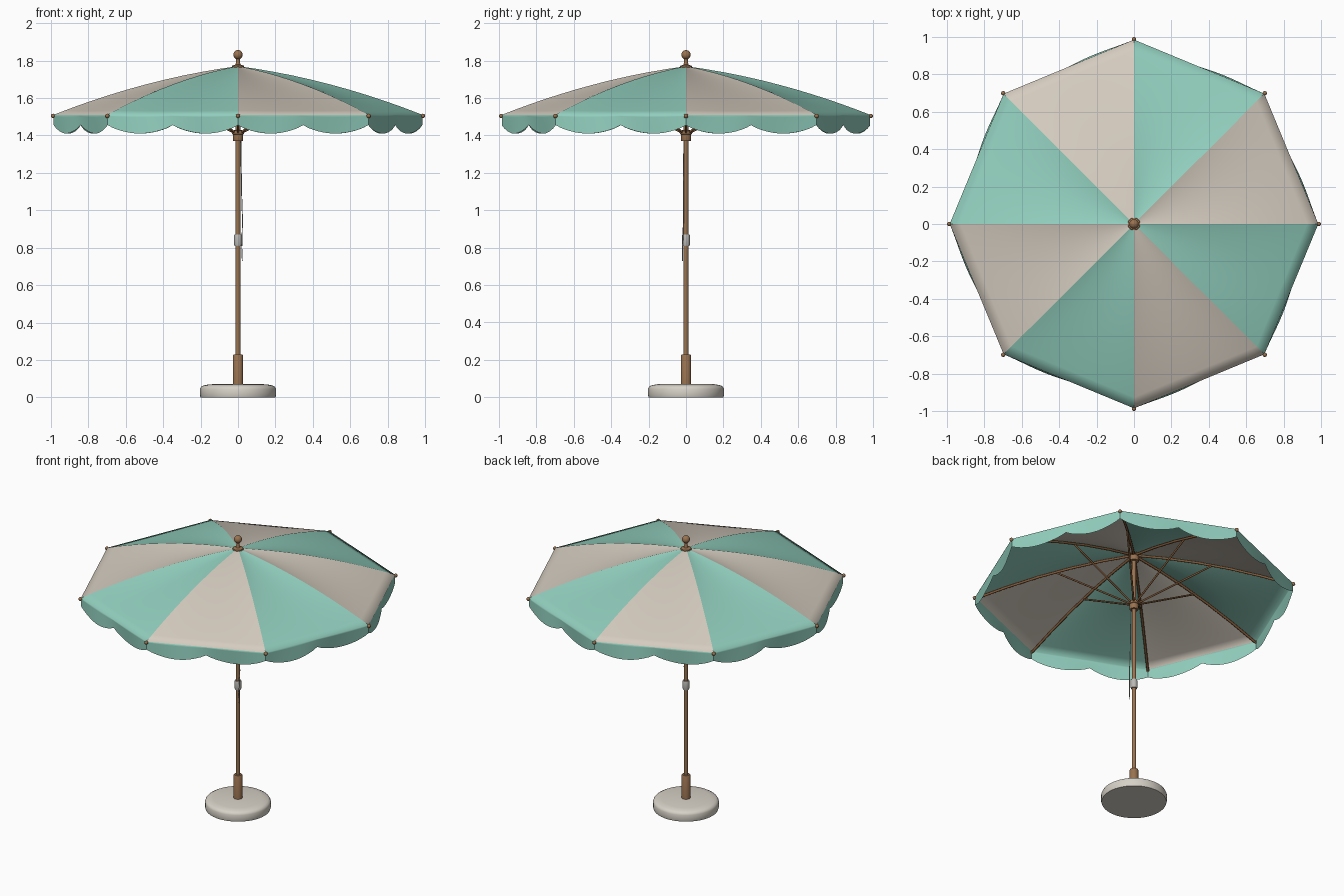
import bpy, bmesh, math
from mathutils import Vector

if "Cube" in bpy.data.objects:
    bpy.data.objects.remove(bpy.data.objects["Cube"])

def mat(name, r, g, b):
    m = bpy.data.materials.new(name)
    m.diffuse_color = (r, g, b, 1)
    m.use_nodes = True
    m.node_tree.nodes["Principled BSDF"].inputs["Base Color"].default_value = m.diffuse_color
    return m

BEIGE = mat("beige_cloth", .66, .60, .52)
TEAL = mat("teal_cloth", .29, .63, .52)
WOOD = mat("wood", .32, .17, .08)
DARK = mat("dark_wood", .22, .10, .04)
STONE = mat("stone", .68, .64, .57)
METAL = mat("grey_metal", .50, .49, .47)

def finish(name, bm, mats, angle=40):
    me = bpy.data.meshes.new(name)
    bm.to_mesh(me)
    bm.free()
    ob = bpy.data.objects.new(name, me)
    bpy.context.collection.objects.link(ob)
    for m in mats:
        me.materials.append(m)
    bpy.ops.object.select_all(action='DESELECT')
    ob.select_set(True)
    bpy.context.view_layer.objects.active = ob
    bpy.ops.object.shade_smooth_by_angle(angle=math.radians(angle))
    return ob

def lathe(name, prof, m, n=32, at=(0, 0)):
    """Spin a (radius, z) profile round the vertical axis."""
    bm = bmesh.new()
    vs = [bm.verts.new((r + at[0], at[1], z)) for r, z in prof]
    es = [bm.edges.new(p) for p in zip(vs, vs[1:])]
    bmesh.ops.spin(bm, geom=vs + es, cent=(at[0], at[1], 0), axis=(0, 0, 1),
                   angle=2 * math.pi, steps=n)
    bmesh.ops.remove_doubles(bm, verts=bm.verts[:], dist=1e-5)
    bmesh.ops.recalc_face_normals(bm, faces=bm.faces[:])
    return finish(name, bm, [m])

def tube(name, pts, radius, m, res=2):
    """Round rod along a list of points."""
    cu = bpy.data.curves.new(name, 'CURVE')
    cu.dimensions = '3D'
    cu.bevel_depth, cu.bevel_resolution, cu.use_fill_caps = radius, res, True
    sp = cu.splines.new('POLY')
    sp.points.add(len(pts) - 1)
    for p, c in zip(sp.points, pts):
        p.co = (*c, 1)
    cu.materials.append(m)
    ob = bpy.data.objects.new(name, cu)
    bpy.context.collection.objects.link(ob)
    return ob

def ball(name, c, r, m, seg=16):
    bm = bmesh.new()
    bmesh.ops.create_uvsphere(bm, u_segments=seg, v_segments=seg // 2, radius=r)
    bmesh.ops.translate(bm, verts=bm.verts[:], vec=c)
    return finish(name, bm, [m], 80)

R, TOP, RIM = .985, 1.77, 1.51

def rib_z(t):
    return TOP - (TOP - RIM) * (.5 * t + .5 * t * t)

def spoke(k, r, z):
    a = k * math.pi / 4
    return Vector((r * math.cos(a), r * math.sin(a), z))

# canopy: eight separate panels, each with its scalloped valance
bm = bmesh.new()
ROWS = [.015, .1, .2, .3, .4, .5, .6, .7, .8, .88, .94, 1]
N = 24
for k in range(8):
    grid = []
    for t in ROWS:
        row = []
        for i in range(N + 1):
            u = i / N
            p = spoke(k, R * t, rib_z(t)).lerp(spoke(k + 1, R * t, rib_z(t)), u)
            p.z -= .014 * math.sin(math.pi * t) * 4 * u * (1 - u)
            row.append(bm.verts.new(p))
        grid.append(row)
    out = spoke(k + .5, 1, 0)
    for f in (.12, .55, 1):
        row = []
        for i in range(N + 1):
            u = i / N
            s = abs(math.sin(2 * math.pi * u))
            p = spoke(k, R, RIM).lerp(spoke(k + 1, R, RIM), u)
            p.z -= f * (.055 + .045 * s ** .8)
            p += out * (.010 * f * math.sin(2 * math.pi * u) * math.sin(math.pi * u))
            row.append(bm.verts.new(p))
        grid.append(row)
    for j in range(len(grid) - 1):
        for i in range(N):
            fc = bm.faces.new((grid[j][i], grid[j + 1][i], grid[j + 1][i + 1], grid[j][i + 1]))
            fc.material_index = 1 if (j >= len(ROWS) - 1 or k % 2) else 0
finish("canopy", bm, [BEIGE, TEAL], 100)

# ribs, struts and rib tips
for k in range(8):
    tube(f"rib_{k}", [spoke(k, R * t, rib_z(t) - .012) for t in (.02, .2, .4, .6, .8, .99)], .008, DARK)
    tube(f"strut_{k}", [spoke(k, .022, 1.415), spoke(k, .48, rib_z(.48 / R) - .018)], .006, DARK)
    ball(f"rib_tip_{k}", spoke(k, R + .003, RIM - .006), .012, WOOD, 12)

# pole, hubs and finial
lathe("pole", [(0, .06), (.0135, .06), (.0135, 1.775), (0, 1.775)], WOOD, 24)
lathe("pole_socket", [(0, .06), (.028, .06), (.028, .222), (.024, .23), (0, .23)], WOOD)
lathe("runner", [(.012, 1.37), (.026, 1.37), (.028, 1.375), (.028, 1.405),
                 (.032, 1.407), (.032, 1.425), (.012, 1.43)], WOOD)
lathe("top_hub", [(.012, 1.715), (.03, 1.715), (.03, 1.75), (.012, 1.755)], WOOD)
lathe("finial_stem", [(0, 1.762), (.034, 1.762), (.032, 1.772), (.014, 1.778),
                      (.01, 1.79), (.01, 1.815), (0, 1.815)], WOOD)
ball("finial_ball", (0, 0, 1.831), .025, WOOD, 24)

# base
lathe("base", [(0, 0), (.2, 0), (.203, .01), (.203, .045), (.198, .056), (.185, .064),
               (.15, .07), (0, .072)], STONE, 48)

# clamp and pull cord
lathe("cord_clamp", [(.012, .81), (.019, .81), (.021, .816), (.021, .864),
                     (.019, .87), (.012, .87)], METAL, 24)
tube("pull_cord", [(.015, -.012, 1.38), (.019, -.013, 1.1), (.024, -.014, .95),
                   (.022, -.016, .86), (.02, -.019, .8), (.023, -.018, .73)], .0025, METAL, 1)
